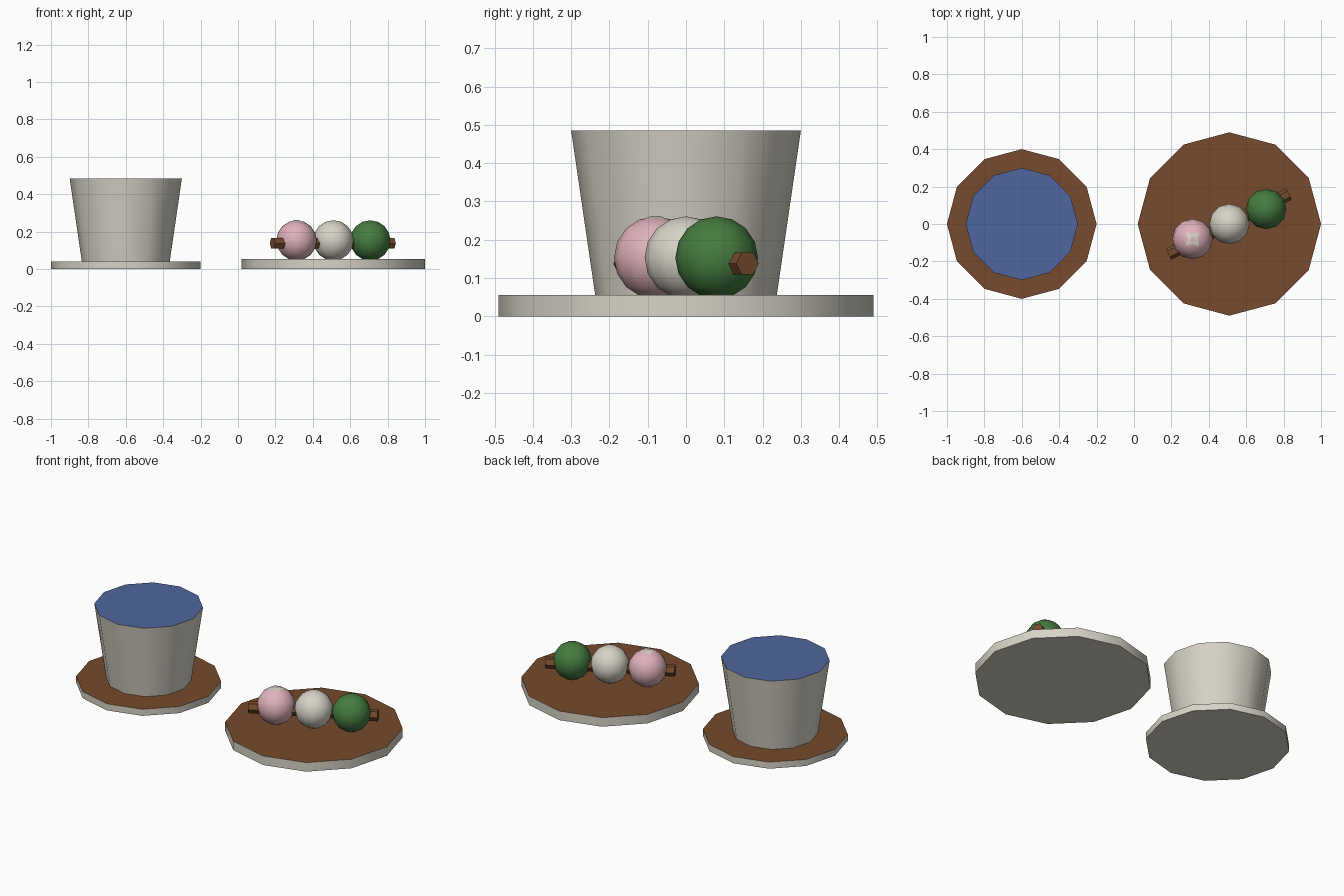
import bpy
import math

cube = bpy.data.objects.get("Cube")
if cube:
    bpy.data.objects.remove(cube, do_unlink=True)


def material(name, rgb):
    mat = bpy.data.materials.new(name)
    mat.use_nodes = True
    mat.diffuse_color = (*rgb, 1)
    mat.node_tree.nodes["Principled BSDF"].inputs["Base Color"].default_value = (*rgb, 1)
    return mat


cream = material("cream", (0.68, 0.65, 0.57))
brown = material("brown", (0.18, 0.07, 0.025))
blue = material("blue", (0.08, 0.13, 0.34))
pink = material("pink", (0.74, 0.44, 0.50))
green = material("green", (0.06, 0.20, 0.05))


def finish(name, *mats):
    obj = bpy.context.object
    obj.name = name
    for mat in mats:
        obj.data.materials.append(mat)
    bpy.ops.object.shade_smooth_by_angle(angle=math.radians(40))
    return obj


def tapered(name, x, bottom, top, z0, z1, side, lid):
    """Twelve-sided solid whose upward face has its own colour."""
    bpy.ops.mesh.primitive_cone_add(vertices=12, radius1=bottom, radius2=top,
                                    depth=z1 - z0, location=(x, 0, (z0 + z1) / 2))
    obj = finish(name, side, lid)
    for face in obj.data.polygons:
        face.material_index = int(face.normal.z > 0.9)
    return obj


# Saucer, filled cup and serving plate
tapered("saucer", -0.6, 0.4, 0.4, 0, 0.04, cream, brown)
tapered("cup", -0.6, 0.235, 0.3, 0.04, 0.485, cream, blue)
tapered("plate", 0.51, 0.49, 0.49, 0, 0.055, cream, brown)

# Three dumplings in a row
for name, step, mat in (("pink", -1, pink), ("cream", 0, cream), ("green", 1, green)):
    bpy.ops.mesh.primitive_uv_sphere_add(segments=12, ring_count=8, radius=0.108,
                                         location=(0.51 + 0.197 * step, 0.08 * step, 0.153))
    finish(name + "_dumpling", mat)

# Pale square topping with a pink centre on the first dumpling
bpy.ops.mesh.primitive_cone_add(vertices=4, radius1=0.048, radius2=0.014, depth=0.009,
                                location=(0.313, -0.08, 0.2575))
topping = finish("dumpling_topping", cream, pink)
topping.rotation_euler.z = math.radians(45)
for face in topping.data.polygons:
    face.material_index = int(face.normal.z > 0.999)

# Skewer through the dumplings
bpy.ops.mesh.primitive_cylinder_add(vertices=6, radius=0.033, depth=0.72,
                                    location=(0.507, 0, 0.138),
                                    rotation=(0, math.pi / 2, math.radians(26.5)))
finish("skewer", brown)
